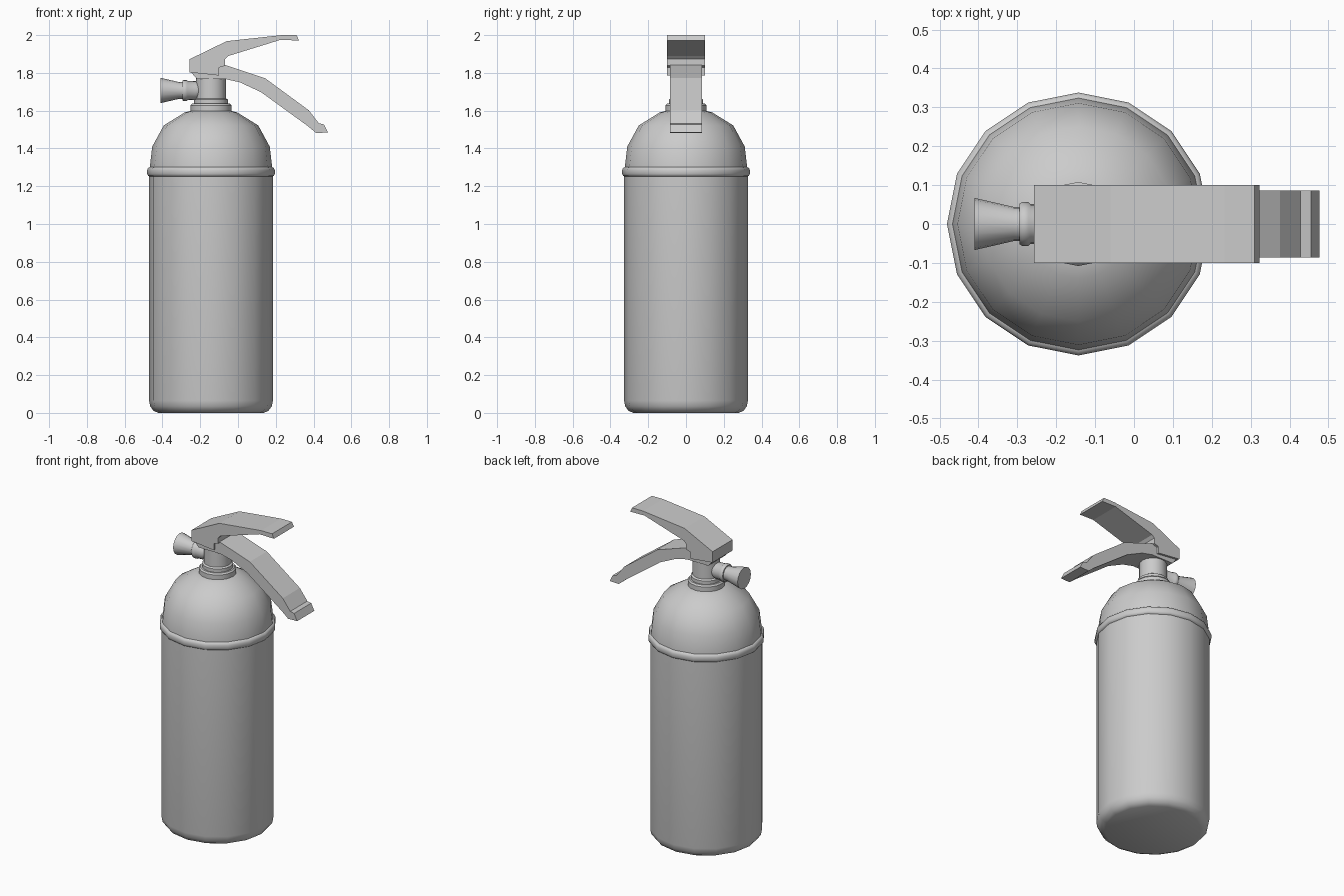
import bpy, bmesh, math
from mathutils import Matrix

if "Cube" in bpy.data.objects:
    bpy.data.objects.remove(bpy.data.objects["Cube"])

CX = -0.143  # axis of the tank


def finish(name, bm, angle):
    bmesh.ops.recalc_face_normals(bm, faces=bm.faces[:])
    mesh = bpy.data.meshes.new(name)
    bm.to_mesh(mesh)
    bm.free()
    ob = bpy.data.objects.new(name, mesh)
    bpy.context.collection.objects.link(ob)
    bpy.ops.object.select_all(action='DESELECT')
    ob.select_set(True)
    bpy.context.view_layer.objects.active = ob
    if angle:
        bpy.ops.object.shade_smooth_by_angle(angle=math.radians(angle))
    return ob


def lathe(name, profile, matrix, sides=16, angle=40):
    """Turn (radius, height) points around z, cap both ends."""
    bm = bmesh.new()
    rings = []
    for r, h in profile:
        rings.append([bm.verts.new((r * math.cos(i * math.tau / sides),
                                    r * math.sin(i * math.tau / sides), h))
                      for i in range(sides)])
    for a, b in zip(rings, rings[1:]):
        for i in range(sides):
            j = (i + 1) % sides
            bm.faces.new((a[i], a[j], b[j], b[i]))
    bm.faces.new(rings[0])
    bm.faces.new(rings[-1])
    bm.transform(matrix)
    return finish(name, bm, angle)


def plate(name, outline, half_width):
    """Extrude an (x, z) outline across y."""
    bm = bmesh.new()
    face = bm.faces.new([bm.verts.new((x, -half_width, z)) for x, z in outline])
    new = bmesh.ops.extrude_face_region(bm, geom=[face])['geom']
    for v in new:
        if isinstance(v, bmesh.types.BMVert):
            v.co.y = half_width
    return finish(name, bm, 0)


upright = Matrix.Translation((CX, 0, 0))

# Tank, rim band and dome
lathe("tank", [(0.28, 0), (0.305, 0.012), (0.322, 0.035), (0.328, 0.065),
               (0.328, 1.27)], upright)
lathe("rim_band", [(0.322, 1.25), (0.333, 1.255), (0.338, 1.265), (0.338, 1.285),
                   (0.333, 1.297), (0.322, 1.302)], upright, angle=60)
lathe("dome", [(0.325, 1.27), (0.324, 1.30), (0.311, 1.41), (0.25, 1.522),
               (0.14, 1.59), (0.09, 1.603)], upright)

# Stepped collar and valve neck
lathe("collar", [(0.108, 1.59), (0.108, 1.628), (0.1, 1.637), (0.09, 1.637),
                 (0.09, 1.658), (0.08, 1.665), (0.08, 1.775)], upright)

# Nozzle pointing to -x
along_x = Matrix.Translation((0, 0, 1.707)) @ Matrix.Rotation(math.pi / 2, 4, 'Y')
lathe("nozzle", [(0.067, -0.41), (0.044, -0.31), (0.044, -0.294), (0.052, -0.294),
                 (0.056, -0.288), (0.056, -0.272), (0.051, -0.266), (0.05, -0.225),
                 (0.04, -0.205), (0.03, -0.17)], along_x)

# Upper lever
plate("upper_lever", [(-0.257, 1.803), (-0.257, 1.872), (-0.06, 1.968), (0.233, 2.0),
                      (0.31, 2.0), (0.323, 1.972), (0.222, 1.974), (-0.053, 1.889),
                      (-0.069, 1.873), (-0.069, 1.838), (-0.1, 1.828),
                      (-0.1, 1.786)], 0.1)

# Lower carrying handle
plate("lower_handle", [(-0.25, 1.805), (-0.217, 1.767), (-0.065, 1.767), (0.01, 1.75),
                       (0.122, 1.698), (0.37, 1.518), (0.413, 1.482), (0.477, 1.484),
                       (0.455, 1.527), (0.428, 1.533), (0.375, 1.602), (0.143, 1.772),
                       (-0.069, 1.842), (-0.12, 1.842), (-0.12, 1.82)], 0.086)
